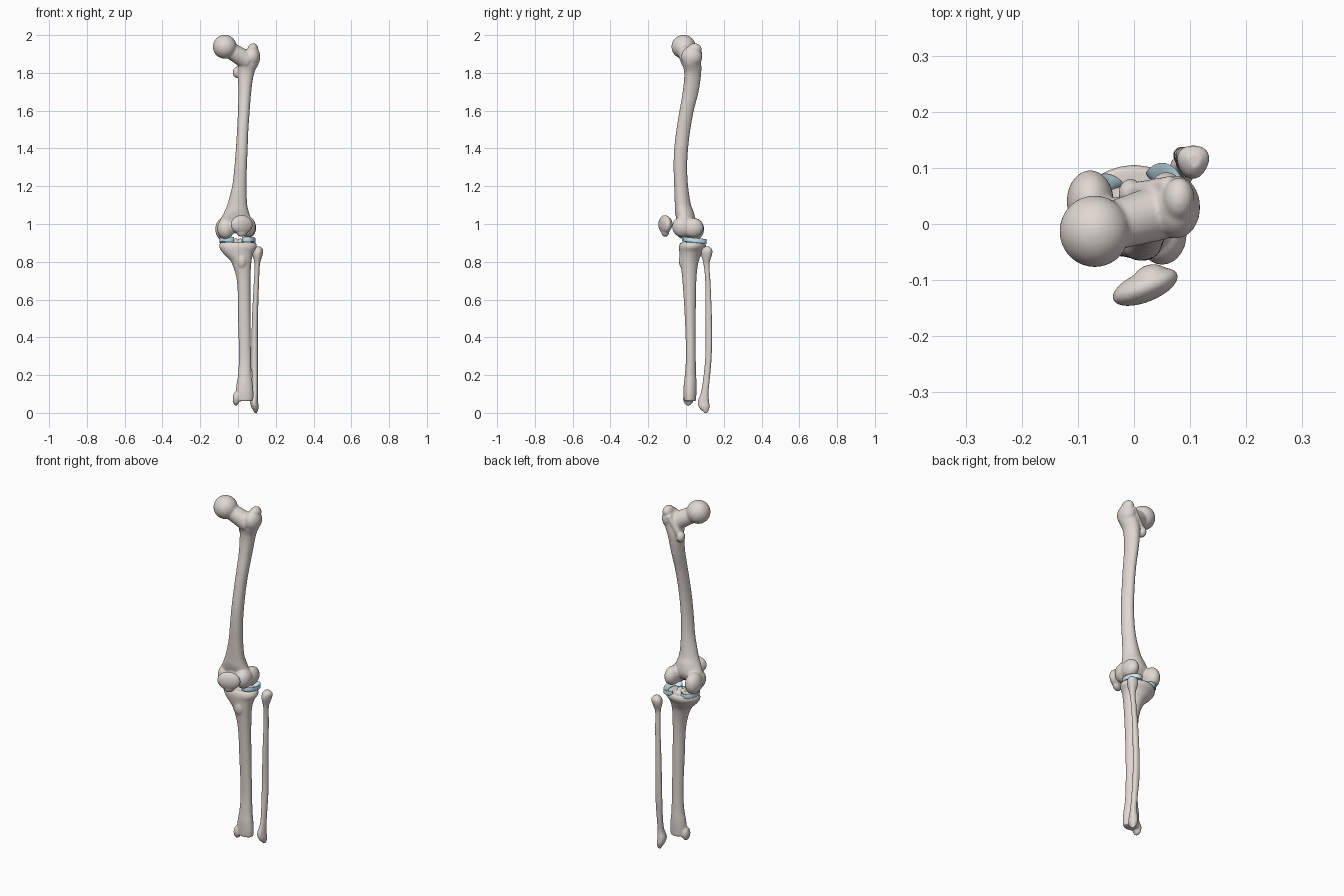
import bpy, bmesh, math
from mathutils import Matrix, Vector

if "Cube" in bpy.data.objects:
    bpy.data.objects.remove(bpy.data.objects["Cube"])

def material(name, col):
    m = bpy.data.materials.new(name)
    m.diffuse_color = col
    m.use_nodes = True
    m.node_tree.nodes["Principled BSDF"].inputs["Base Color"].default_value = m.diffuse_color
    return m

BONE = material("bone", (0.74, 0.68, 0.64, 1))
CARTILAGE = material("cartilage", (0.58, 0.80, 0.88, 1))

def loft(bm, rows, tri=0.0, n=32, sub=6):
    """Smooth tube through rows of (x, y, z, rx, ry); tri adds a ridge to back (+) or front (-)."""
    pts = [Vector(r) for r in rows]
    path = []
    for i in range(len(pts) - 1):
        p0, p1, p2 = pts[max(i - 1, 0)], pts[i], pts[i + 1]
        p3 = pts[min(i + 2, len(pts) - 1)]
        d = p2[2] - p1[2]
        m1 = (p2 - p0) * (d / (p2[2] - p0[2]))
        m2 = (p3 - p1) * (d / (p3[2] - p1[2]))
        for k in range(sub):
            t = k / sub
            path.append(p1 * (2*t**3 - 3*t*t + 1) + m1 * (t**3 - 2*t*t + t)
                        + p2 * (3*t*t - 2*t**3) + m2 * (t**3 - t*t))
    path.append(pts[-1])
    rings = []
    for x, y, z, rx, ry in path:
        ring = []
        for k in range(n):
            a = 2 * math.pi * k / n
            f = 1 - tri * math.sin(3 * a)
            ring.append(bm.verts.new((x + rx * f * math.cos(a), y + ry * f * math.sin(a), z)))
        rings.append(ring)
    for a, b in zip(rings, rings[1:]):
        for k in range(n):
            j = (k + 1) % n
            bm.faces.new((a[k], a[j], b[j], b[k]))
    bm.faces.new(rings[0][::-1])
    bm.faces.new(rings[-1])

def ball(bm, c, r, rz=0):
    mat = Matrix.Translation(c) @ Matrix.Rotation(math.radians(rz), 4, 'Z') @ Matrix.Diagonal((*r, 1))
    bmesh.ops.create_uvsphere(bm, u_segments=32, v_segments=20, radius=1, matrix=mat)

def bar(bm, a, b, ra, rb):
    a, b = Vector(a), Vector(b)
    mat = Matrix.Translation((a + b) / 2) @ (b - a).to_track_quat('Z', 'Y').to_matrix().to_4x4()
    bmesh.ops.create_cone(bm, cap_ends=True, segments=24, radius1=ra, radius2=rb,
                          depth=(b - a).length, matrix=mat)

def finish(bm, name, mat, voxel=0, smooth=6):
    me = bpy.data.meshes.new(name)
    bm.to_mesh(me)
    bm.free()
    me.materials.append(mat)
    me.shade_smooth()
    ob = bpy.data.objects.new(name, me)
    bpy.context.collection.objects.link(ob)
    if voxel:
        m = ob.modifiers.new("fuse", 'REMESH')
        m.mode, m.voxel_size, m.use_smooth_shade = 'VOXEL', voxel, True
        s = ob.modifiers.new("soften", 'SMOOTH')
        s.factor, s.iterations = 0.5, smooth
    return ob

# Femur: bowed shaft
bm = bmesh.new()
loft(bm, [(-.008, 0, .975, .07, .035), (-.012, 0, 1.01, .085, .048), (-.008, -.01, 1.06, .066, .05),
          (-.004, -.018, 1.1, .053, .043), (.007, -.027, 1.2, .038, .037), (.014, -.031, 1.3, .033, .036),
          (.02, -.027, 1.4, .031, .037), (.025, -.015, 1.5, .03, .037), (.031, .002, 1.6, .031, .038),
          (.036, .023, 1.7, .034, .042), (.043, .034, 1.8, .043, .045), (.058, .028, 1.86, .055, .05),
          (.066, .028, 1.9, .045, .045)], 0.04)
# Femur: head, neck and trochanters
ball(bm, (-.07, -.013, 1.938), (.063, .064, .063))
bar(bm, (-.06, -.01, 1.93), (.05, .022, 1.865), .042, .05)
ball(bm, (.075, .03, 1.885), (.043, .056, .055))
ball(bm, (.08, .045, 1.925), (.028, .038, .032))
bar(bm, (.065, .068, 1.91), (-.003, .058, 1.81), .018, .016)
ball(bm, (-.006, .055, 1.802), (.022, .026, .03))
# Femur: condyles, each a front and a back lobe, and the groove between
ball(bm, (-.078, .04, .972), (.042, .056, .06))
ball(bm, (-.065, -.012, .975), (.045, .045, .055))
ball(bm, (.058, .036, .98), (.038, .057, .052))
ball(bm, (.05, -.018, .985), (.044, .055, .055))
ball(bm, (-.005, -.012, 1.0), (.06, .043, .05))
finish(bm, "femur", BONE, .005)

# Tibia: shaft with front crest, plateau, eminence, tuberosity and ankle knob
bm = bmesh.new()
loft(bm, [(.036, .02, .062, .044, .032), (.035, .02, .1, .047, .034), (.035, .021, .15, .043, .034),
          (.036, .023, .2, .036, .03), (.037, .025, .3, .032, .026), (.033, .022, .5, .033, .029),
          (.03, .017, .7, .036, .037), (.017, .017, .8, .054, .048), (0, .025, .85, .083, .062),
          (0, .032, .88, .1, .071), (0, .034, .902, .094, .066)], 0.03)
for x in (-.012, .014):
    ball(bm, (x, .035, .9), (.013, .028, .026))
ball(bm, (.02, -.02, .805), (.025, .018, .04))
ball(bm, (-.01, .012, .075), (.018, .028, .037))
finish(bm, "tibia", BONE, .005)

# Fibula
bm = bmesh.new()
loft(bm, [(.095, .106, 0, .007, .009), (.09, .098, .03, .019, .028), (.085, .094, .06, .021, .03),
          (.089, .099, .1, .016, .021), (.09, .106, .15, .015, .018), (.088, .12, .3, .018, .017),
          (.09, .121, .5, .016, .017), (.098, .116, .7, .014, .014), (.102, .109, .79, .015, .016),
          (.104, .111, .84, .027, .029), (.107, .113, .865, .026, .027), (.108, .113, .88, .012, .013)], -0.06)
finish(bm, "fibula", BONE, .004, 4)

# Patella: tilted disc with a lower apex and a rear ridge
bm = bmesh.new()
ball(bm, (.02, -.112, .997), (.062, .027, .05), 22)
ball(bm, (.02, -.11, .962), (.032, .02, .03), 22)
ball(bm, (.028, -.095, 1.0), (.032, .022, .036), 22)
finish(bm, "patella", BONE, .004, 5)

# Menisci: C-shaped wedges, thick outside and thin inside
def meniscus(name, cx, cy, rx, ry, start):
    bm = bmesh.new()
    rings = []
    for i in range(41):
        a = math.radians(start + 270 * i / 40)
        c, s = math.cos(a), math.sin(a)
        w = 0.5 * min(1, 0.45 + 0.2 * min(i, 40 - i))
        z = .913 - .006 * s
        sect = ((1, .014), (1.0, -.012), (1 - w, -.008), (1 - w, -.004))
        rings.append([bm.verts.new((cx + rx * f * c, cy + ry * f * s, z + dz)) for f, dz in sect])
    for a, b in zip(rings, rings[1:]):
        for k in range(4):
            j = (k + 1) % 4
            bm.faces.new((a[k], a[j], b[j], b[k]))
    bm.faces.new(rings[0])
    bm.faces.new(rings[-1][::-1])
    bmesh.ops.recalc_face_normals(bm, faces=bm.faces)
    ob = finish(bm, name, CARTILAGE)
    b = ob.modifiers.new("round", 'BEVEL')
    b.width, b.segments = .003, 2

meniscus("medial_meniscus", -.052, .034, .046, .056, 45)
meniscus("lateral_meniscus", .05, .047, .042, .062, -135)
